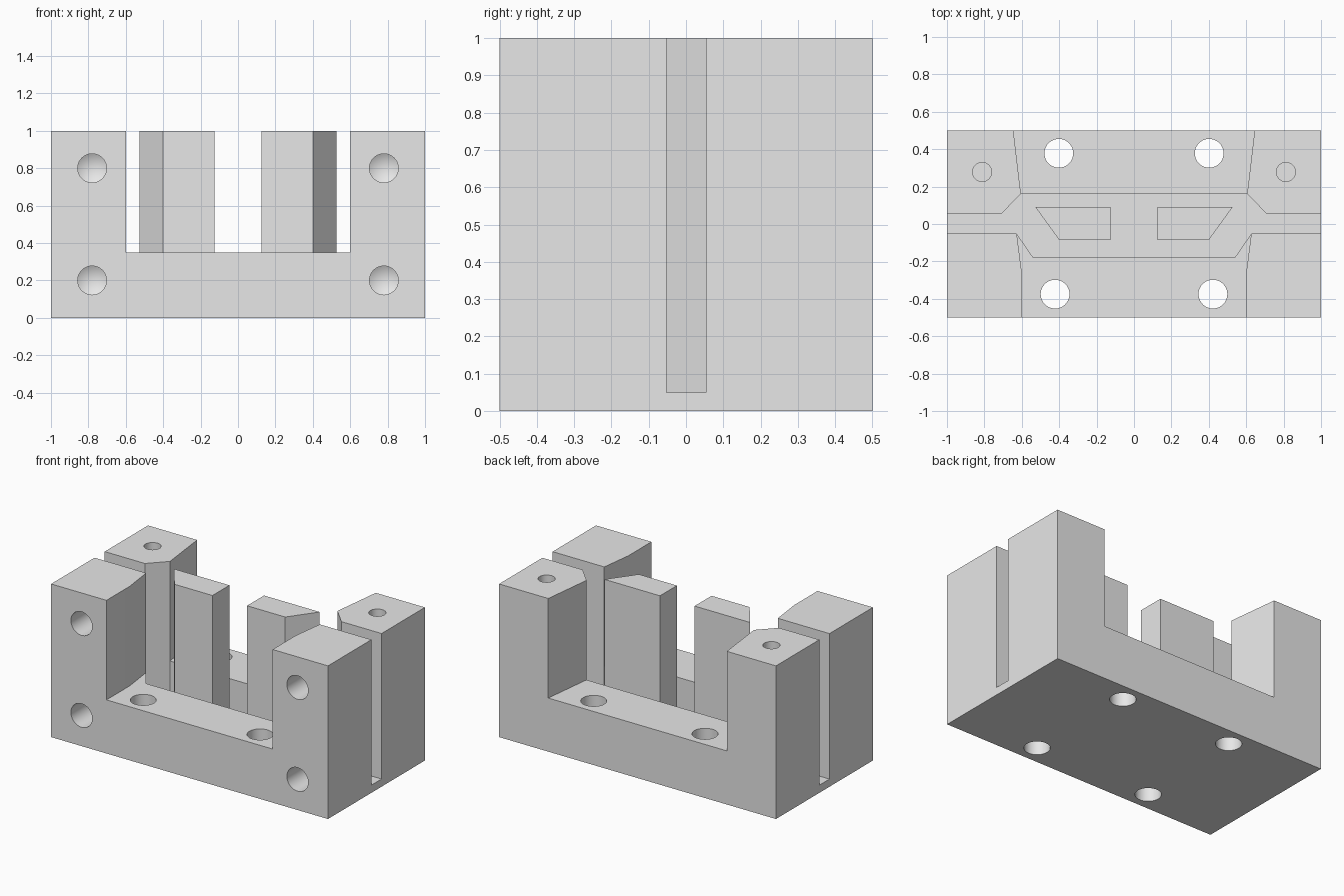
import bpy, bmesh
from math import pi
from mathutils import Matrix, Vector

cube = bpy.data.objects.get("Cube")
if cube:
    bpy.data.objects.remove(cube, do_unlink=True)

GREY = (0.8, 0.8, 0.8, 1.0)
grey = bpy.data.materials.new("light grey")
grey.use_nodes = True
grey.diffuse_color = GREY
grey.node_tree.nodes["Principled BSDF"].inputs["Base Color"].default_value = GREY


def finish(name, bm):
    bmesh.ops.recalc_face_normals(bm, faces=bm.faces)
    mesh = bpy.data.meshes.new(name)
    bm.to_mesh(mesh)
    bm.free()
    mesh.materials.append(grey)
    ob = bpy.data.objects.new(name, mesh)
    bpy.context.collection.objects.link(ob)
    return ob


def prism(name, outline, z0, z1):
    """Extrude a plan outline from z0 up to z1."""
    bm = bmesh.new()
    face = bm.faces.new([bm.verts.new((x, y, z0)) for x, y in outline])
    up = bmesh.ops.extrude_face_region(bm, geom=[face])["geom"]
    bmesh.ops.translate(bm, vec=(0, 0, z1 - z0),
                        verts=[v for v in up if isinstance(v, bmesh.types.BMVert)])
    return finish(name, bm)


def drill(name, start, radius, depth, rotation=Matrix(), tip=0.0):
    """Drill bit that runs along -z from start, with an optional pointed tip."""
    bm = bmesh.new()
    over = 0.1
    bmesh.ops.create_cone(bm, cap_ends=True, segments=40, radius1=radius,
                          radius2=radius, depth=depth + over,
                          matrix=Matrix.Translation((0, 0, (over - depth) / 2)))
    if tip:
        end = min(bm.faces, key=lambda f: f.calc_center_median().z)
        centre = bmesh.ops.poke(bm, faces=[end])["verts"][0]
        centre.co.z -= tip
    bm.transform(Matrix.Translation(Vector(start)) @ rotation)
    return finish(name, bm)


def mirrored(half):
    """Close a left-hand outline with its mirror image."""
    return half + [(-x, y) for x, y in reversed(half)]


# Main block
block = prism("block", mirrored([(-1, -0.5), (-1, 0.5)]), 0, 1)

# Side slots and central pocket
pocket = [(-1.1, -0.052), (-0.627, -0.052), (-0.54, -0.178)]
pocket_back = [(-0.605, 0.162), (-0.71, 0.053), (-1.1, 0.053)]
outline = pocket + [(-x, y) for x, y in reversed(pocket)]
outline += [(-x, y) for x, y in reversed(pocket_back)] + pocket_back
cutters = [prism("pocket_cutter", outline, 0.05, 1.1)]

# Front and back notches
cutters.append(prism("front_notch_cutter", mirrored(
    [(-0.6, -0.6), (-0.6, -0.26), (-0.627, -0.052), (-0.58, 0)]), 0.35, 1.1))
cutters.append(prism("back_notch_cutter", mirrored(
    [(-0.657, 0.6), (-0.605, 0.162), (-0.55, 0.1)]), 0.35, 1.1))

# Bolt holes, pin holes and front screw holes
forward = Matrix.Rotation(pi / 2, 4, "X")
for s in (-1, 1):
    cutters.append(drill("front_bolt_cutter", (s * 0.422, -0.375, 0.35), 0.077, 0.5))
    cutters.append(drill("back_bolt_cutter", (s * 0.402, 0.378, 0.35), 0.077, 0.5))
    cutters.append(drill("pin_cutter", (s * 0.812, 0.278, 1), 0.051, 0.4))
    for z in (0.2, 0.8):
        cutters.append(drill("screw_cutter", (s * 0.78, -0.5, z), 0.077, 0.3,
                             forward, tip=0.045))

bpy.context.view_layer.objects.active = block
for cutter in cutters:
    cutter.hide_render = True
    mod = block.modifiers.new("cut", "BOOLEAN")
    mod.operation = "DIFFERENCE"
    mod.solver = "EXACT"
    mod.object = cutter
    bpy.ops.object.modifier_apply(modifier=mod.name)
    bpy.data.objects.remove(cutter, do_unlink=True)

# Free-standing posts in the pocket
post = [(0.527, 0.09), (0.125, 0.09), (0.125, -0.085), (0.4, -0.085)]
for name, s in (("left_post", 1), ("right_post", -1)):
    prism(name, [(s * x, y) for x, y in post], 0.05, 1)

# Smooth hole walls, sharp edges
bpy.ops.object.select_all(action="DESELECT")
block.select_set(True)
bpy.context.view_layer.objects.active = block
bpy.ops.object.shade_smooth_by_angle(angle=pi / 9)
